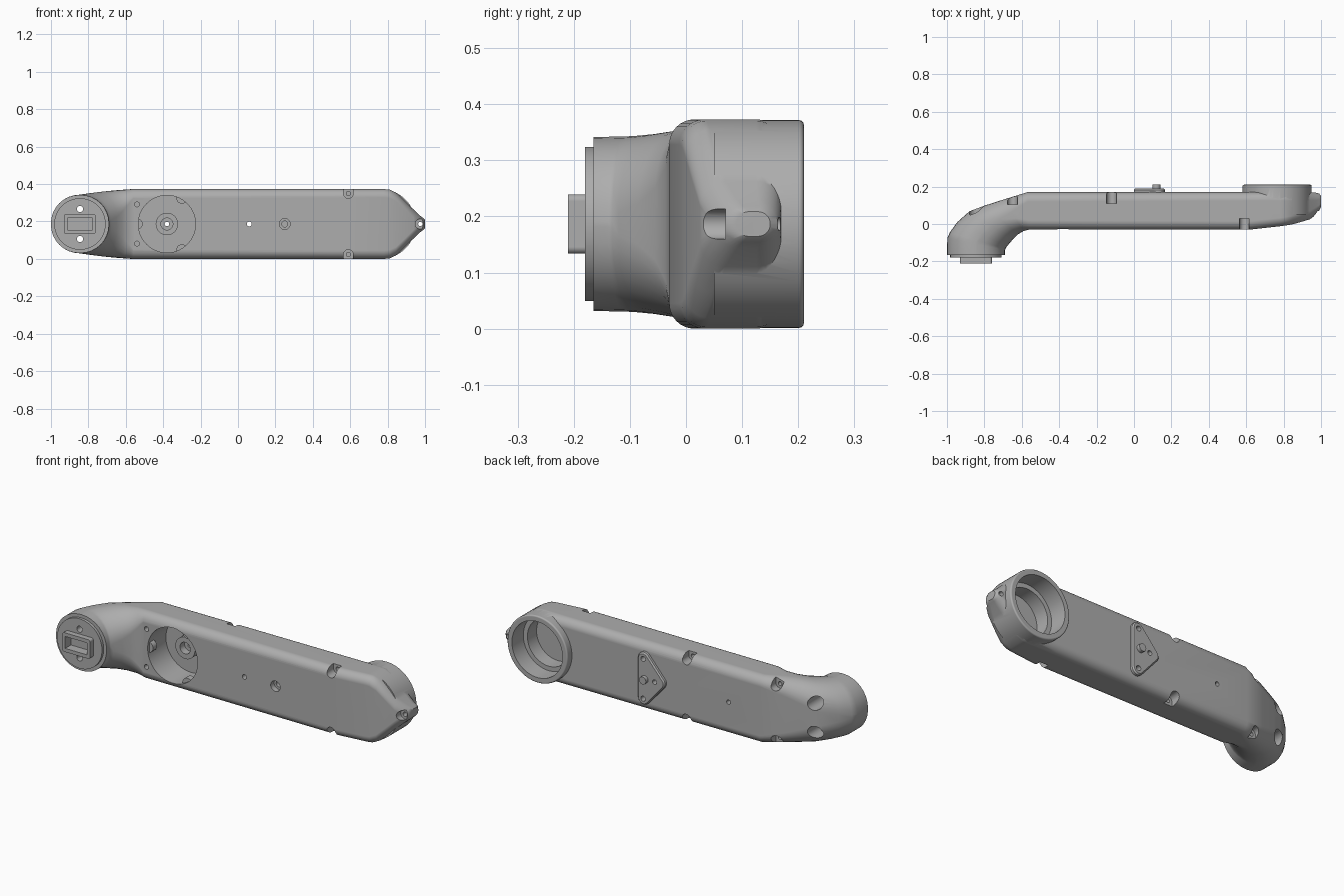
import bpy
import bmesh
from math import sin, cos, pi, radians
from mathutils import Vector

cube = bpy.data.objects.get("Cube")
if cube:
    bpy.data.objects.remove(cube, do_unlink=True)

MID = 0.1865  # height of the centre line

grey = bpy.data.materials.new("satin_grey")
grey.use_nodes = True
grey.diffuse_color = (0.42, 0.42, 0.42, 1)
bsdf = next(n for n in grey.node_tree.nodes if n.type == 'BSDF_PRINCIPLED')
bsdf.inputs["Base Color"].default_value = grey.diffuse_color


def loft(name, rings):
    """Closed solid skinned over rings of equal point count."""
    bm = bmesh.new()
    loops = [[bm.verts.new(p) for p in ring] for ring in rings]
    n = len(loops[0])
    for a, b in zip(loops, loops[1:]):
        for i in range(n):
            j = (i + 1) % n
            bm.faces.new((a[i], a[j], b[j], b[i]))
    bm.faces.new(loops[0])
    bm.faces.new(loops[-1])
    bmesh.ops.recalc_face_normals(bm, faces=bm.faces)
    mesh = bpy.data.meshes.new(name)
    bm.to_mesh(mesh)
    bm.free()
    mesh.materials.append(grey)
    obj = bpy.data.objects.new(name, mesh)
    bpy.context.collection.objects.link(obj)
    return obj


def section(outer, inner, h, r, z=MID):
    """Rounded rectangle spanning two plan points, half height h."""
    o, i = Vector((*outer, z)), Vector((*inner, z))
    c, u, a = (o + i) / 2, (o - i).normalized(), (o - i).length / 2
    r = min(r, 0.97 * a, 0.97 * h)
    pts = []
    for k, (su, sv) in enumerate([(1, 1), (-1, 1), (-1, -1), (1, -1)]):
        for s in range(9):
            t = (k + s / 8) * pi / 2
            pts.append(c + u * (su * (a - r) + r * cos(t))
                       + Vector((0, 0, sv * (h - r) + r * sin(t))))
    return pts


def disc(x, z, r, y, n=48):
    return [(x + r * cos(2 * pi * i / n), y, z + r * sin(2 * pi * i / n)) for i in range(n)]


def cyl(name, x, dz, r, y0, y1, bevel=0):
    n = 64 if r > 0.1 else 24
    rings = [disc(x, MID + dz, r, y0, n)]
    for t in ([0, 30, 60, 90] if bevel else [90]):
        t = radians(t)
        rings.append(disc(x, MID + dz, r - bevel * (1 - cos(t)), y1 - bevel * (1 - sin(t)), n))
    return loft(name, rings)


def box(name, x0, x1, y0, y1, z0, z1):
    return loft(name, [[(x0, y, z0), (x1, y, z0), (x1, y, z1), (x0, y, z1)] for y in (y0, y1)])


# Body: round elbow end, long box, pointed far end
elbow = [
    ((-1, -0.165), (-0.69, -0.165), 0.155, 0.155),
    ((-0.998, -0.075), (-0.69, -0.14), 0.156, 0.155),
    ((-0.985, -0.045), (-0.687, -0.132), 0.157, 0.15),
    ((-0.945, 0.01), (-0.68, -0.12), 0.16, 0.14),
    ((-0.88, 0.068), (-0.65, -0.085), 0.167, 0.13),
    ((-0.80, 0.098), (-0.62, -0.055), 0.174, 0.11),
    ((-0.70, 0.13), (-0.59, -0.037), 0.18, 0.08),
    ((-0.57, 0.17), (-0.56, -0.03), 0.1865, 0.05),
]
far_end = [  # x, front y, back y, half height
    (0.62, -0.03, 0.17, 0.1865), (0.78, -0.012, 0.17, 0.1865),
    (0.81, -0.008, 0.17, 0.184), (0.845, -0.002, 0.17, 0.168),
    (0.89, 0.01, 0.17, 0.125), (0.94, 0.025, 0.17, 0.076),
    (0.975, 0.05, 0.168, 0.043), (0.99, 0.07, 0.163, 0.032),
    (1.0, 0.09, 0.15, 0.022),
]
rings = [section(*s) for s in elbow]
rings += [section((x, yb), (x, yf), h, 0.045) for x, yf, yb, h in far_end]
body = loft("arm_link_body", rings)


def combine(other, operation):
    mod = body.modifiers.new("combine", 'BOOLEAN')
    mod.operation, mod.solver, mod.object = operation, 'EXACT', other
    bpy.context.view_layer.objects.active = body
    bpy.ops.object.modifier_apply(modifier=mod.name)
    bpy.data.objects.remove(other, do_unlink=True)


def add(obj):
    combine(obj, 'UNION')


def cut(obj):
    combine(obj, 'DIFFERENCE')


# Joint ring at the far end, with a stepped bore
RING = 0.765
add(cyl("joint_ring", RING, 0, 0.185, 0.05, 0.21, 0.008))
cut(cyl("ring_bore", RING, 0, 0.155, 0.11, 0.3))
cut(cyl("ring_inner_bore", RING, 0, 0.13, 0.03, 0.2))

# Flange and slotted key on the elbow
ELBOW = -0.845
add(cyl("flange", ELBOW, 0, 0.1375, -0.18, -0.1))
key = [[(p.x, y, p.z) for p in section((-0.93, 0), (-0.76, 0), 0.053, 0.012)] for y in (-0.21, -0.12)]
add(loft("key", key))
cut(box("key_slot", -0.912, -0.778, -0.3, -0.16, MID - 0.033, MID + 0.033))
for side in (1, -1):
    cut(cyl("elbow_bolt_hole", ELBOW, side * 0.08, 0.017, -0.3, 0.3))
    cut(cyl("elbow_counterbore", ELBOW, side * 0.08, 0.036, -0.04, 0.3))

# Round front pocket with lugs and a centre boss
POCKET = -0.38
cut(cyl("pocket", POCKET, 0, 0.153, -0.2, 0.13))
add(cyl("pocket_boss", POCKET, 0, 0.06, 0.08, 0.15))
cut(cyl("boss_bore", POCKET, 0, 0.032, 0, 0.12))
cut(cyl("boss_hole", POCKET, 0, 0.012, 0, 0.3))
for k in range(3):
    a = radians(60 + 120 * k)
    add(cyl("pocket_lug", POCKET + 0.16 * cos(a), 0.16 * sin(a), 0.03, -0.015, 0.02))

# Triangular plate and pin on the back
def plate_outline(y, r):
    pts = []
    for x, dz, t0, t1 in [(0.035, 0, 139, 221), (0.13, -0.11, 221, 360), (0.13, 0.11, 0, 139)]:
        for s in range(9):
            t = radians(t0 + (t1 - t0) * s / 8)
            pts.append((x + r * cos(t), y, MID + dz + r * sin(t)))
    return pts


add(loft("back_plate", [plate_outline(0.155, 0.035), plate_outline(0.183, 0.035),
                        plate_outline(0.19, 0.028)]))
add(cyl("plate_pin", 0.12, 0, 0.021, 0.16, 0.21))
for side in (1, -1):
    cut(cyl("plate_hole", 0.13, side * 0.11, 0.014, 0.15, 0.3))

# Small front holes
cut(cyl("through_hole", 0.06, 0, 0.013, -0.2, 0.3))
cut(cyl("front_counterbore", 0.25, 0, 0.029, -0.2, 0))
cut(cyl("front_hole", 0.25, 0, 0.016, -0.1, 0.08))
for side in (1, -1):
    cut(cyl("cover_hole", -0.54, side * 0.105, 0.013, -0.2, 0.04))

# Round-bottomed screw notches along the upper and lower edges
for x, y0, y1, dz in [(0.59, -0.2, 0.03, 0.163), (-0.12, 0.11, 0.3, 0.163), (-0.65, 0.105, 0.3, 0.15)]:
    for side in (1, -1):
        cut(cyl("notch_round", x, side * dz, 0.026, y0, y1))
        z0, z1 = sorted((MID + side * dz, MID + side * 0.3))
        cut(box("notch_slot", x - 0.026, x + 0.026, y0, y1, z0, z1))
        cut(cyl("notch_screw_hole", x, side * dz, 0.011, max(y0, -0.1) - 0.05, min(y1, 0.2) + 0.05))

# Notch and bolt holes at the tip
cut(cyl("tip_notch", 0.975, 0, 0.027, -0.2, 0.07))
cut(box("tip_slot", 0.975, 1.2, -0.2, 0.07, MID - 0.027, MID + 0.027))
cut(cyl("tip_hole", 0.975, 0, 0.012, 0, 0.3))

# Smooth shading with crisp edges
bpy.ops.object.select_all(action='DESELECT')
body.select_set(True)
bpy.context.view_layer.objects.active = body
bpy.ops.object.shade_smooth_by_angle(angle=radians(32))
weighted = body.modifiers.new("even_normals", 'WEIGHTED_NORMAL')
weighted.keep_sharp = True
